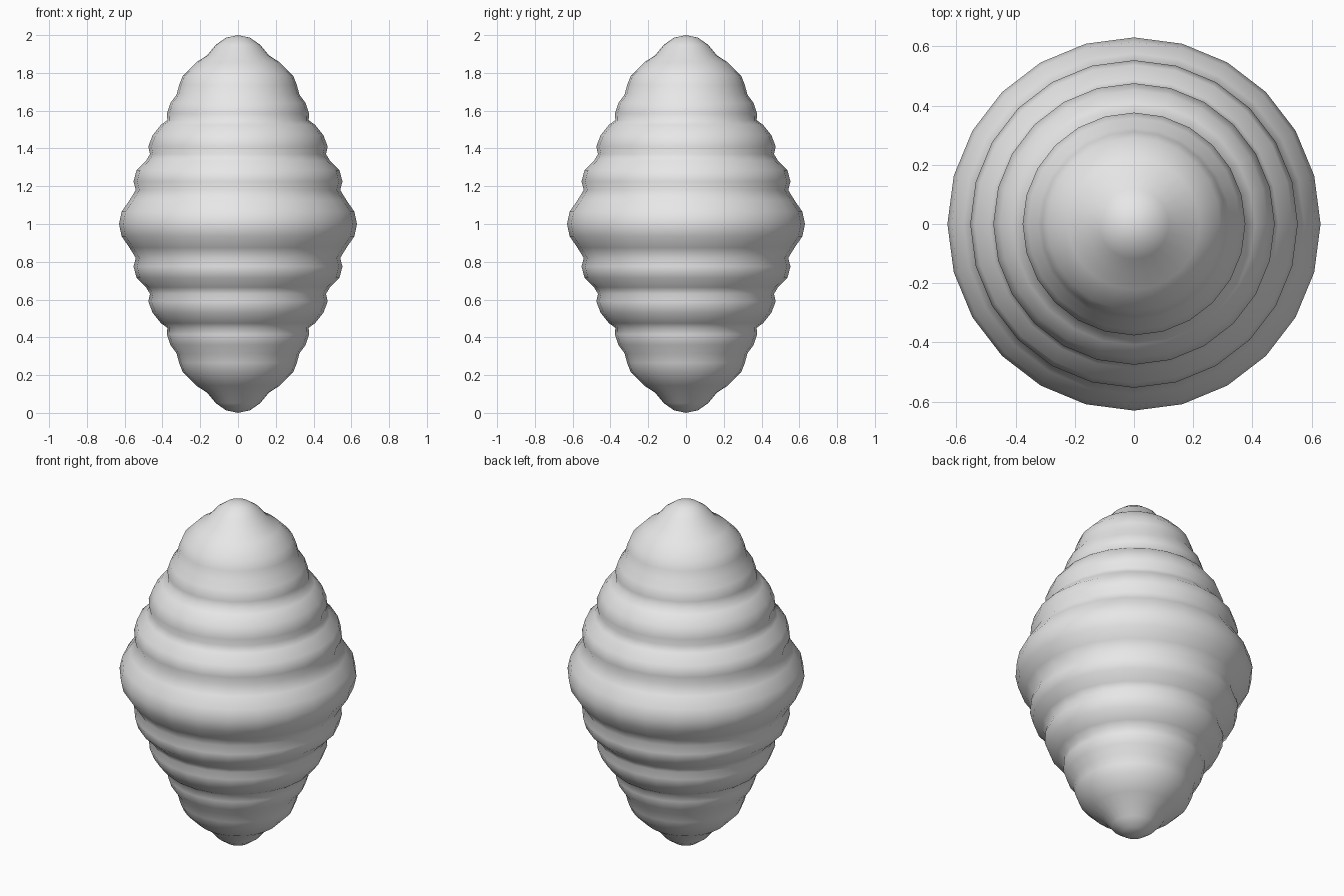
import bpy, bmesh, math

if "Cube" in bpy.data.objects:
    bpy.data.objects.remove(bpy.data.objects["Cube"])

# Half profile (radius, height above the middle); mirrored for the lower half
half = [(0.63, 0), (0.616, 0.065), (0.575, 0.125), (0.541, 0.18), (0.553, 0.225),
        (0.537, 0.285), (0.487, 0.335), (0.466, 0.37), (0.475, 0.41), (0.452, 0.47),
        (0.408, 0.525), (0.374, 0.55), (0.376, 0.585), (0.358, 0.64), (0.325, 0.685),
        (0.312, 0.735), (0.292, 0.785), (0.222, 0.855), (0.164, 0.893),
        (0.118, 0.948), (0.064, 0.986)]
profile = [(r, 1 - h) for r, h in reversed(half[1:])] + [(r, 1 + h) for r, h in half]
SIDES = 24

mat = bpy.data.materials.new("light grey")
mat.diffuse_color = (0.8, 0.8, 0.8, 1)
mat.use_nodes = True
mat.node_tree.nodes["Principled BSDF"].inputs["Base Color"].default_value = mat.diffuse_color

# Ribbed spindle body, revolved around z
bm = bmesh.new()
rings = []
for r, z in profile:
    rings.append([bm.verts.new((r * math.cos(2 * math.pi * i / SIDES),
                                r * math.sin(2 * math.pi * i / SIDES), z))
                  for i in range(SIDES)])
for a, b in zip(rings, rings[1:]):
    for i in range(SIDES):
        j = (i + 1) % SIDES
        bm.faces.new((a[i], a[j], b[j], b[i]))

# Rounded tips
bottom, top = bm.verts.new((0, 0, 0)), bm.verts.new((0, 0, 2))
for i in range(SIDES):
    j = (i + 1) % SIDES
    bm.faces.new((bottom, rings[0][j], rings[0][i]))
    bm.faces.new((top, rings[-1][i], rings[-1][j]))
for f in bm.faces:
    f.smooth = True

mesh = bpy.data.meshes.new("ribbed_body")
bm.to_mesh(mesh)
bm.free()
mesh.materials.append(mat)
body = bpy.data.objects.new("ribbed_body", mesh)
bpy.context.collection.objects.link(body)
